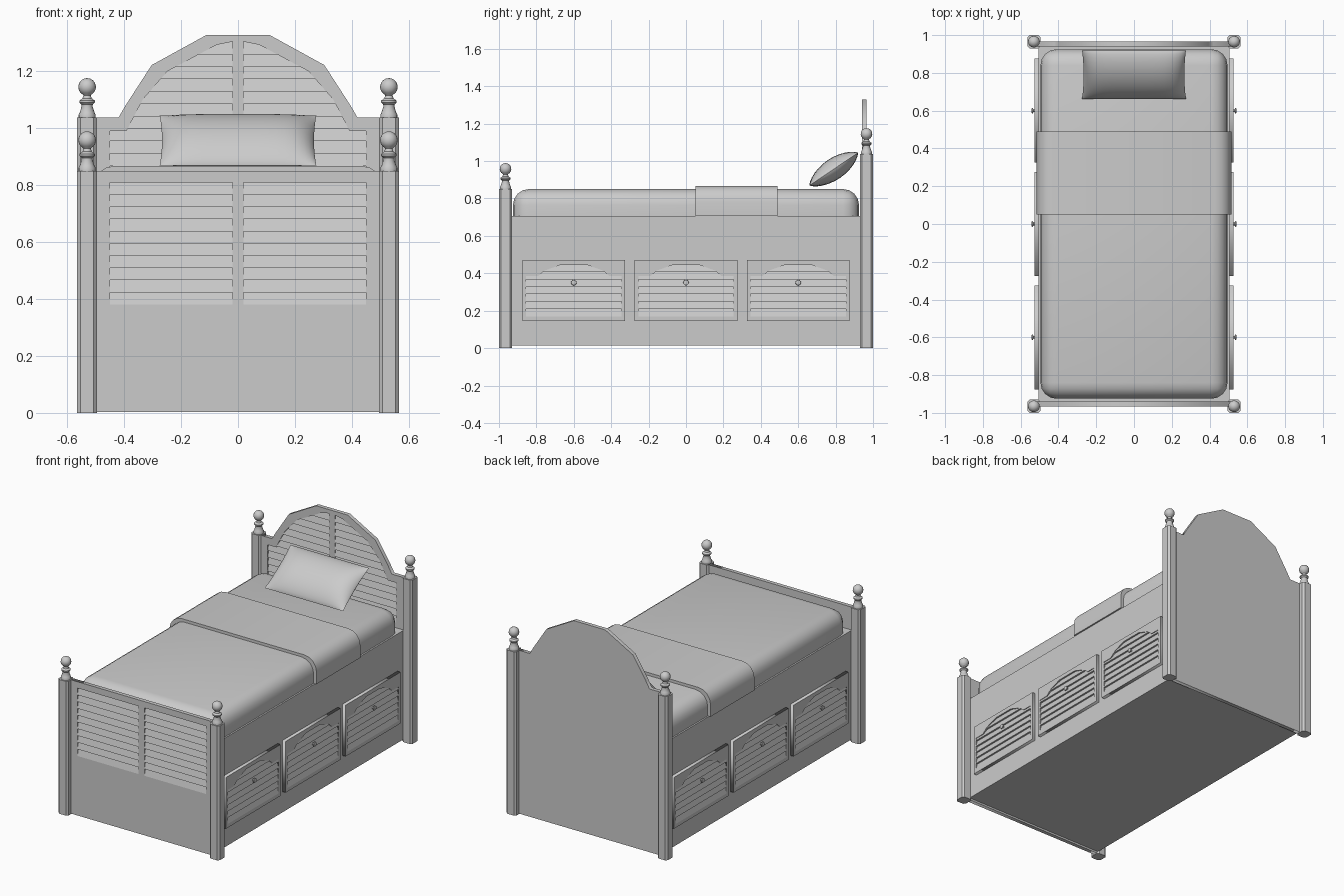
import bpy, bmesh, math
from mathutils import Matrix, Vector

if "Cube" in bpy.data.objects:
    bpy.data.objects.remove(bpy.data.objects["Cube"])

grey = bpy.data.materials.new("plain_grey")
grey.use_nodes = True
colour = (0.6, 0.6, 0.6, 1)
grey.diffuse_color = colour
grey.node_tree.nodes["Principled BSDF"].inputs["Base Color"].default_value = colour


def add_object(name, mesh, matrix=None, smooth=False):
    ob = bpy.data.objects.new(name, mesh)
    bpy.context.collection.objects.link(ob)
    mesh.materials.clear()
    mesh.materials.append(grey)
    if matrix:
        ob.matrix_world = matrix
    if smooth:
        bpy.ops.object.select_all(action='DESELECT')
        ob.select_set(True)
        bpy.context.view_layer.objects.active = ob
        bpy.ops.object.shade_smooth_by_angle(angle=math.radians(35))
    return ob


def finish(name, bm, matrix=None, smooth=False):
    bmesh.ops.recalc_face_normals(bm, faces=bm.faces)
    mesh = bpy.data.meshes.new(name)
    bm.to_mesh(mesh)
    bm.free()
    return add_object(name, mesh, matrix, smooth)


def box(name, lo, hi, bevel=0, segments=1, pick=None, smooth=False):
    """Box between two corners; edges chosen by pick(direction, middle) are bevelled."""
    lo, hi = Vector(lo), Vector(hi)
    bm = bmesh.new()
    bmesh.ops.create_cube(bm, size=1)
    for v in bm.verts:
        v.co = (lo + hi) / 2 + v.co * (hi - lo)
    if bevel:
        edges = [e for e in bm.edges if pick(
            (e.verts[0].co - e.verts[1].co).normalized(),
            (e.verts[0].co + e.verts[1].co) / 2)]
        bmesh.ops.bevel(bm, geom=edges, offset=bevel, segments=segments,
                        profile=0.5, affect='EDGES')
    return finish(name, bm, None, smooth)


def lathe(name, profile, matrix, sides=16):
    """Revolve (radius, height) points around local z."""
    bm = bmesh.new()
    verts = [bm.verts.new((r, 0, z)) for r, z in profile]
    edges = [bm.edges.new(pair) for pair in zip(verts, verts[1:])]
    bmesh.ops.spin(bm, geom=verts + edges, cent=(0, 0, 0), axis=(0, 0, 1),
                   angle=math.tau, steps=sides)
    bmesh.ops.remove_doubles(bm, verts=bm.verts, dist=0.0005)
    return finish(name, bm, matrix, True)


def plate(name, outlines, y0, y1, matrix):
    """Upright plate from y0 to y1; outlines after the first are holes."""
    curve = bpy.data.curves.new(name, 'CURVE')
    curve.dimensions = '2D'
    curve.fill_mode = 'BOTH'
    curve.extrude = (y1 - y0) / 2
    for points in outlines:
        spline = curve.splines.new('POLY')
        spline.points.add(len(points) - 1)
        for p, (x, z) in zip(spline.points, points):
            p.co = (x, z, 0, 1)
        spline.use_cyclic_u = True
    temp = bpy.data.objects.new(name + "_outline", curve)
    mesh = bpy.data.meshes.new_from_object(temp)
    bpy.data.objects.remove(temp)
    mesh.transform(Matrix.Translation((0, (y0 + y1) / 2, 0)) @ Matrix.Rotation(math.pi / 2, 4, 'X'))
    return add_object(name, mesh, matrix)


def louvres(name, outline, start, pitch, depth, matrix):
    """Fill an outline with sloping slats, each flush at its lower edge."""
    bm = bmesh.new()
    bm.faces.new([bm.verts.new((x, 0, z)) for x, z in outline])
    top = max(z for x, z in outline)
    z = start + pitch
    while z < top - 0.002:
        bmesh.ops.bisect_plane(bm, geom=bm.verts[:] + bm.edges[:] + bm.faces[:],
                               plane_co=(0, 0, z), plane_no=(0, 0, 1))
        z += pitch
    bmesh.ops.split_edges(bm, edges=[e for e in bm.edges if len(e.link_faces) == 2])
    for f in bm.faces:
        row = math.floor((f.calc_center_bounds().z - start) / pitch)
        for v in f.verts:
            v.co.y = depth * (v.co.z - start - row * pitch) / pitch
    back = bmesh.ops.extrude_face_region(bm, geom=bm.faces[:], use_keep_orig=True)
    for v in back["geom"]:
        if isinstance(v, bmesh.types.BMVert):
            v.co.y = depth + 0.003
    return finish(name, bm, matrix)


def louvred_board(name, outer, holes, start, pitch, depth, thick, matrix):
    plate(name + "_frame", [outer] + holes, 0, depth, matrix)
    plate(name + "_back", [outer], depth, thick, matrix)
    for i, hole in enumerate(holes):
        louvres(f"{name}_slats_{i + 1}", hole, start, pitch, depth, matrix)


def mirrored(points):
    return [(-x, z) for x, z in reversed(points)]


# Bed base
box("bed_base", (-0.505, -0.945, 0.015), (0.505, 0.945, 0.705))

# Footboard
foot_hole = [(0.02, 0.38), (0.45, 0.38), (0.45, 0.81), (0.02, 0.81)]
foot_outer = [(-0.51, 0.003), (0.51, 0.003), (0.51, 0.85), (-0.51, 0.85)]
louvred_board("footboard", foot_outer, [foot_hole, mirrored(foot_hole)],
              0.38, 0.043, 0.011, 0.025, Matrix.Translation((0, -0.965, 0)))

# Headboard
head_edge = [(0.51, 0.003), (0.51, 1.037), (0.42, 1.037), (0.395, 1.08),
             (0.303, 1.222), (0.11, 1.328)]
head_hole = [(0.02, 0.737), (0.45, 0.737), (0.45, 0.99), (0.392, 0.99),
             (0.335, 1.1), (0.248, 1.2), (0.075, 1.293), (0.02, 1.304)]
louvred_board("headboard", head_edge + mirrored(head_edge),
              [head_hole, mirrored(head_hole)],
              0.737, 0.0435, 0.011, 0.025, Matrix.Translation((0, 0.94, 0)))

# Corner posts with turned finials
finial = [(0, 0), (0.03, 0), (0.03, 0.01), (0.026, 0.018), (0.019, 0.04),
          (0.02, 0.046), (0.027, 0.053), (0.027, 0.06), (0.016, 0.068), (0.013, 0.078)]
for i in range(9):
    a = math.radians(-62 + 19 * i)
    finial.append((0.031 * math.cos(a), 0.108 + 0.031 * math.sin(a)))
finial[-1] = (0, 0.139)
for end, y, top in (("front", -0.965, 0.85), ("back", 0.965, 1.037)):
    for side, x in (("left", 0.53), ("right", -0.53)):
        box(f"{end}_{side}_post", (x - 0.035, y - 0.035, 0), (x + 0.035, y + 0.035, top),
            0.012, 1, lambda d, m: abs(d.z) > 0.9)
        lathe(f"{end}_{side}_finial", finial, Matrix.Translation((x, y, top)))

# Drawers with arched louvred fronts and round knobs
drawer_outer = [(-0.275, 0.145), (0.275, 0.145), (0.275, 0.47), (-0.275, 0.47)]
drawer_edge = [(0.255, 0.168), (0.255, 0.385), (0.19, 0.385), (0.155, 0.415), (0.07, 0.445)]
knob = [(0, -0.002), (0.007, -0.002), (0.007, 0.005), (0.015, 0.009), (0.014, 0.014), (0, 0.017)]
for side, s in (("left", 1), ("right", -1)):
    turn = Matrix.Rotation(s * math.pi / 2, 4, 'Z')
    for i, y in enumerate((-0.6, 0, 0.6)):
        name = f"{side}_drawer_{i + 1}"
        place = Matrix.Translation((s * 0.527, y, 0)) @ turn
        louvred_board(name, drawer_outer, [drawer_edge + mirrored(drawer_edge)],
                      0.168, 0.04, 0.011, 0.03, place)
        lathe(name + "_knob", knob, place @ Matrix.Translation((0, 0, 0.35))
              @ Matrix.Rotation(math.pi / 2, 4, 'X'), 12)

# Mattress and folded blanket
box("mattress", (-0.495, -0.925, 0.69), (0.495, 0.925, 0.85), 0.085, 4,
    lambda d, m: abs(d.z) > 0.9 or m.z > 0.84, True)
box("blanket", (-0.515, 0.05, 0.705), (0.515, 0.49, 0.868), 0.085, 4,
    lambda d, m: abs(d.y) > 0.9 and m.z > 0.8, True)

# Pillow: two domed sheets joined at the rim
bm = bmesh.new()
for side in (1, -1):
    sheet = bmesh.ops.create_grid(bm, x_segments=24, y_segments=14, size=1)["verts"]
    for v in sheet:
        u, w = math.sin(v.co.x * math.pi / 2), math.sin(v.co.y * math.pi / 2)
        puff = (1 - u ** 6) ** 0.8 * (1 - w * w) ** 0.75
        v.co = (0.275 * u * (1 - 0.03 * (1 - w * w)), 0.156 * w, side * 0.058 * puff)
bmesh.ops.remove_doubles(bm, verts=bm.verts, dist=0.0005)
finish("pillow", bm, Matrix.Translation((0, 0.79, 0.957)) @ Matrix.Rotation(math.radians(34), 4, 'X'), True)
